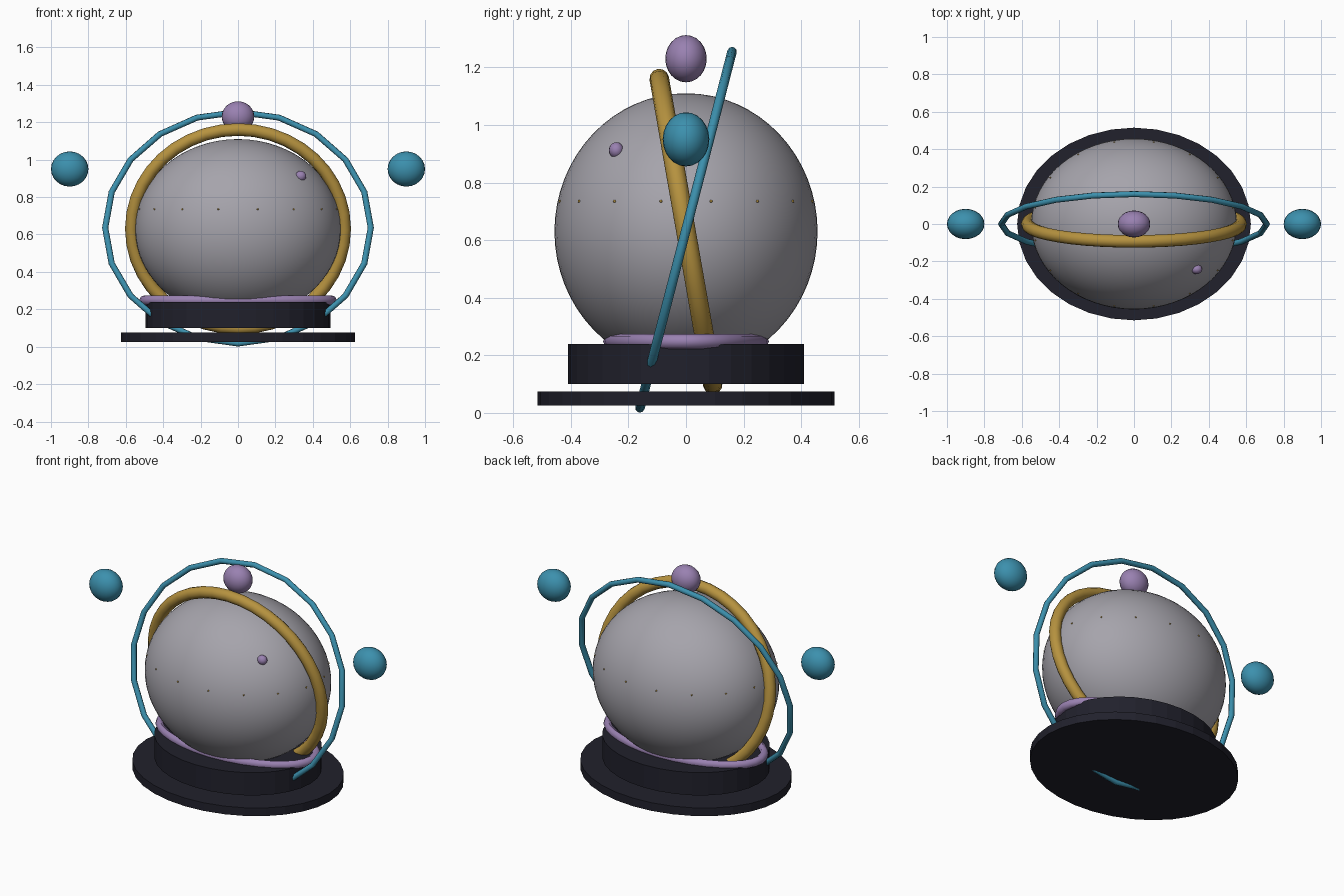
import bpy, bmesh, math
from mathutils import Vector, Matrix

if "Cube" in bpy.data.objects:
    bpy.data.objects.remove(bpy.data.objects["Cube"])


def material(name, rgb):
    m = bpy.data.materials.new(name)
    m.diffuse_color = (*rgb, 1)
    m.use_nodes = True
    m.node_tree.nodes["Principled BSDF"].inputs["Base Color"].default_value = m.diffuse_color
    return m


GREY = material("stone grey", (0.38, 0.37, 0.41))
GOLD = material("antique gold", (0.47, 0.29, 0.05))
TEAL = material("teal", (0.045, 0.28, 0.42))
PURPLE = material("soft purple", (0.32, 0.22, 0.44))
DARK = material("dark slate", (0.015, 0.015, 0.025))


def finish(name, bm, mat, angle=None):
    bmesh.ops.recalc_face_normals(bm, faces=bm.faces)
    me = bpy.data.meshes.new(name)
    bm.to_mesh(me)
    bm.free()
    me.materials.append(mat)
    ob = bpy.data.objects.new(name, me)
    bpy.context.collection.objects.link(ob)
    if angle:
        bpy.ops.object.select_all(action='DESELECT')
        ob.select_set(True)
        bpy.context.view_layer.objects.active = ob
        bpy.ops.object.shade_smooth_by_angle(angle=math.radians(angle))
    return ob


def ball(name, centre, radii, mat, seg=24):
    bm = bmesh.new()
    bmesh.ops.create_uvsphere(bm, u_segments=seg, v_segments=seg // 2, radius=1)
    bm.transform(Matrix.Translation(centre) @ Matrix.Diagonal((*radii, 1)))
    return finish(name, bm, mat, 60)


def disc(name, rx, ry, z0, z1, mat):
    bm = bmesh.new()
    bmesh.ops.create_cone(bm, cap_ends=True, segments=32, radius1=1, radius2=1, depth=1)
    bm.transform(Matrix.Translation((0, 0, (z0 + z1) / 2)) @ Matrix.Diagonal((rx, ry, z1 - z0, 1)))
    return finish(name, bm, mat)


def ring(name, centre, a, b, r, mat, seg, sides=8, angle=50):
    """Elliptical tube spanned by half axes a and b."""
    c, a, b = Vector(centre), Vector(a), Vector(b)
    n = a.cross(b).normalized()
    bm = bmesh.new()
    loops = []
    for i in range(seg):
        t = math.tau * i / seg
        p = a * math.cos(t) + b * math.sin(t)
        out = p.normalized()
        loops.append([bm.verts.new(c + p + r * (out * math.cos(q) + n * math.sin(q)))
                      for q in (math.tau * j / sides for j in range(sides))])
    for i in range(seg):
        u, v = loops[i], loops[(i + 1) % seg]
        for j in range(sides):
            k = (j + 1) % sides
            bm.faces.new((u[j], v[j], v[k], u[k]))
    return finish(name, bm, mat, angle)


CZ = 0.63

# Base
disc("base_plate", 0.625, 0.515, 0.025, 0.075, DARK)
disc("base_drum", 0.495, 0.41, 0.10, 0.24, DARK)
ring("base_collar", (0, 0, 0.248), (0.502, 0, 0), (0, 0.262, 0), 0.026, PURPLE, 32)

# Globe with its small stud and row of tiny gold dots
ball("globe", (0, 0, CZ), (0.55, 0.457, 0.48), GREY, 64)
ball("globe_stud", (0.335, -0.242, 0.912), (0.03, 0.026, 0.028), PURPLE, 16)
for i in range(16):
    t = math.tau * (i + 0.5) / 16
    ball("globe_dot", (0.537 * math.cos(t), 0.446 * math.sin(t), 0.735),
         (0.005, 0.005, 0.005), GOLD, 8)

# Tilted rings
ring("gold_ring", (0, 0, CZ), (0.57, 0, 0), (0, -0.093, 0.531), 0.034, GOLD, 40, 12)
ring("teal_ring", (0, 0, 0.636), (0.71, 0, 0), (0, 0.16, 0.619), 0.0165, TEAL, 20)

# Floating balls
ball("top_ball", (0, 0, 1.23), (0.087, 0.072, 0.082), PURPLE)
for s, side in ((-1, "left"), (1, "right")):
    ball(side + "_ball", (0.9 * s, 0, 0.95), (0.1, 0.081, 0.094), TEAL)
